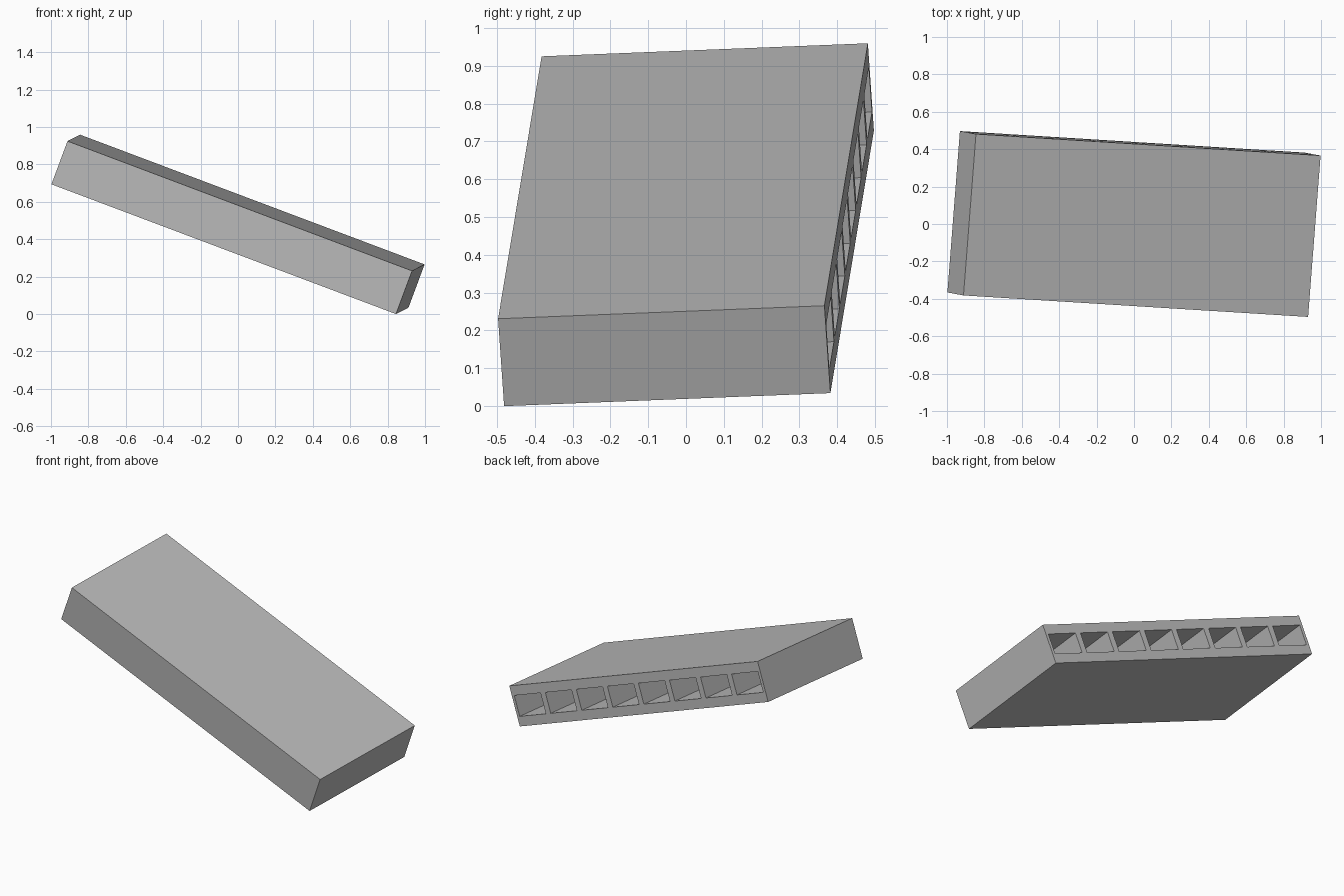
import bpy
import bmesh
from mathutils import Matrix, Vector

cube = bpy.data.objects.get("Cube")
if cube:
    bpy.data.objects.remove(cube, do_unlink=True)

LENGTH, DEPTH, HEIGHT = 1.972, 0.866, 0.247
HOLES = 8
PITCH = LENGTH / HOLES
HOLE_WIDTH, HOLE_HEIGHT, HOLE_DEPTH = 0.208, 0.127, 0.80

concrete = bpy.data.materials.new("concrete_grey")
concrete.use_nodes = True
colour = (0.5, 0.5, 0.5, 1)
concrete.diffuse_color = colour
concrete.node_tree.nodes["Principled BSDF"].inputs["Base Color"].default_value = colour


def boxes(name, centres, size):
    """One object holding an equal box at each centre."""
    bm = bmesh.new()
    for centre in centres:
        placing = Matrix.Translation(centre) @ Matrix.Diagonal((*size, 1))
        bmesh.ops.create_cube(bm, size=1, matrix=placing)
    mesh = bpy.data.meshes.new(name)
    bm.to_mesh(mesh)
    bm.free()
    mesh.materials.append(concrete)
    obj = bpy.data.objects.new(name, mesh)
    bpy.context.collection.objects.link(obj)
    return obj


# Solid slab
slab = boxes("hollow_slab", [(0, 0, 0)], (LENGTH, DEPTH, HEIGHT))

# Row of rectangular channels opening on the back, closed at the front
overshoot = 0.05
channel_y = DEPTH / 2 - HOLE_DEPTH / 2 + overshoot / 2
centres = [((i + 0.5) * PITCH - LENGTH / 2, channel_y, 0) for i in range(HOLES)]
cutter = boxes("channel_cutter", centres,
               (HOLE_WIDTH, HOLE_DEPTH + overshoot, HOLE_HEIGHT))
cutter.hide_render = True

cut = slab.modifiers.new("channels", "BOOLEAN")
cut.operation = "DIFFERENCE"
cut.solver = "EXACT"
cut.object = cutter
bpy.context.view_layer.objects.active = slab
bpy.ops.object.modifier_apply(modifier=cut.name)
bpy.data.objects.remove(cutter, do_unlink=True)

# Tilt the slab so that its left end dips to the ground
along = Vector((1.843, -0.115, -0.694)).normalized()
up = Vector((0.088, -0.016, 0.23))
back = up.cross(along).normalized()
up = along.cross(back)
tilt = Matrix((along, back, up)).transposed().to_4x4()
slab.data.transform(tilt)
lowest = min(v.co.z for v in slab.data.vertices)
slab.data.transform(Matrix.Translation((0, 0, -lowest)))
